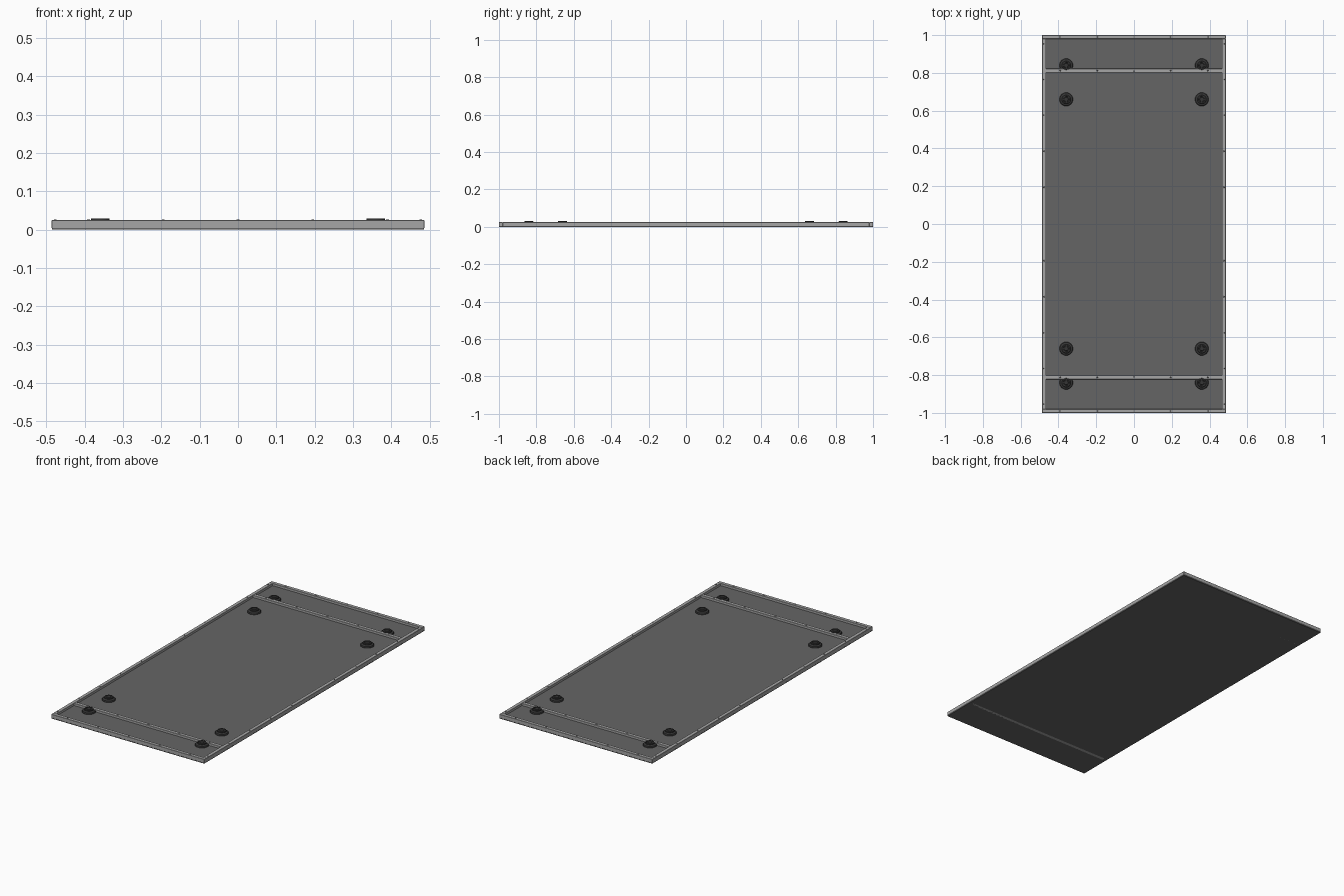
import bpy, bmesh, math

if "Cube" in bpy.data.objects:
    bpy.data.objects.remove(bpy.data.objects["Cube"])

HX, HY = 0.486, 1.0        # half width, half length
RAIL = 0.02                # rail width
BASE, PANEL, TOP = 0.004, 0.012, 0.025
BAR_Y = 0.812              # cross bar centre


def material(name, v):
    m = bpy.data.materials.new(name)
    m.diffuse_color = (v, v, v, 1)
    m.use_nodes = True
    m.node_tree.nodes["Principled BSDF"].inputs["Base Color"].default_value = m.diffuse_color
    return m


FRAME = material("frame_grey", 0.38)
DARK = material("panel_dark", 0.13)
RUBBER = material("rubber_black", 0.035)


def make_object(name, bm, mat):
    bmesh.ops.recalc_face_normals(bm, faces=bm.faces)
    me = bpy.data.meshes.new(name)
    bm.to_mesh(me)
    bm.free()
    me.materials.append(mat)
    ob = bpy.data.objects.new(name, me)
    bpy.context.collection.objects.link(ob)
    return ob


def box(name, x0, x1, y0, y1, z0, z1, mat, bevel=0.0):
    bm = bmesh.new()
    bmesh.ops.create_cube(bm, size=1)
    for v in bm.verts:
        v.co.x = x0 if v.co.x < 0 else x1
        v.co.y = y0 if v.co.y < 0 else y1
        v.co.z = z0 if v.co.z < 0 else z1
    ob = make_object(name, bm, mat)
    if bevel:
        mod = ob.modifiers.new("edge", 'BEVEL')
        mod.width = bevel
        mod.segments = 1
    return ob


def lathe(name, profile, x, y, n, mat):
    bm = bmesh.new()
    rings = []
    for r, z in profile:
        rings.append([bm.verts.new((x + r * math.cos(2 * math.pi * i / n),
                                    y + r * math.sin(2 * math.pi * i / n), z))
                      for i in range(n)])
    for a, b in zip(rings, rings[1:]):
        for i in range(n):
            j = (i + 1) % n
            bm.faces.new((a[i], a[j], b[j], b[i]))
    bm.faces.new(rings[0])
    bm.faces.new(rings[-1])
    return make_object(name, bm, mat)


# Thin backing sheet under everything
box("backing_sheet", -HX + 0.001, HX - 0.001, -HY + 0.001, HY - 0.001, 0, BASE, DARK)

# Outer rails and cross bars
inner = HX - RAIL
half_bar = 0.01
for s, side in ((-1, "a"), (1, "b")):
    xs = sorted((s * inner, s * HX))
    box("side_rail_" + side, *xs, -HY + RAIL, HY - RAIL, BASE, TOP, FRAME, 0.001)
    ys = sorted((s * (HY - RAIL), s * HY))
    box("end_rail_" + side, -HX, HX, *ys, BASE, TOP, FRAME, 0.001)
    box("cross_bar_" + side, -inner, inner, s * BAR_Y - half_bar,
        s * BAR_Y + half_bar, 0, TOP, FRAME, 0.001)
    # Small infill panel between cross bar and end rail
    ys = sorted((s * (BAR_Y + half_bar), s * (HY - RAIL)))
    box("end_panel_" + side, -inner, inner, *ys, BASE, PANEL, DARK)

# Large middle infill panel
box("main_panel", -inner, inner, -BAR_Y + half_bar, BAR_Y - half_bar, BASE, PANEL, DARK)

# Rubber feet: wide base, stepped up to a grooved disc
FOOT = [(0.036, PANEL), (0.036, 0.017), (0.034, 0.020), (0.026, 0.0225),
        (0.024, 0.025), (0.024, 0.029), (0.023, 0.030), (0.017, 0.030),
        (0.016, 0.028), (0.012, 0.028), (0.011, 0.030), (0.001, 0.030)]
for sx in (-1, 1):
    for y in (-0.84, -0.66, 0.66, 0.84):
        foot = lathe("rubber_foot", FOOT, sx * 0.359, y, 24, RUBBER)
        bpy.context.view_layer.objects.active = foot
        foot.select_set(True)
        bpy.ops.object.shade_smooth_by_angle(angle=math.radians(30))
        foot.select_set(False)

# Screw heads along rails and cross bars
SCREW = [(0.004, TOP - 0.002), (0.004, TOP + 0.0006), (0.003, TOP + 0.0015)]
for sx in (-1, 1):
    for y in (0.195, 0.385, 0.575, 0.765, 0.955):
        for sy in (-1, 1):
            lathe("rail_screw", SCREW, sx * 0.477, sy * y, 10, DARK)
for y in (-0.99, -BAR_Y, BAR_Y, 0.99):
    for i in range(-2, 3):
        lathe("bar_screw", SCREW, i * 0.195, y, 10, DARK)
